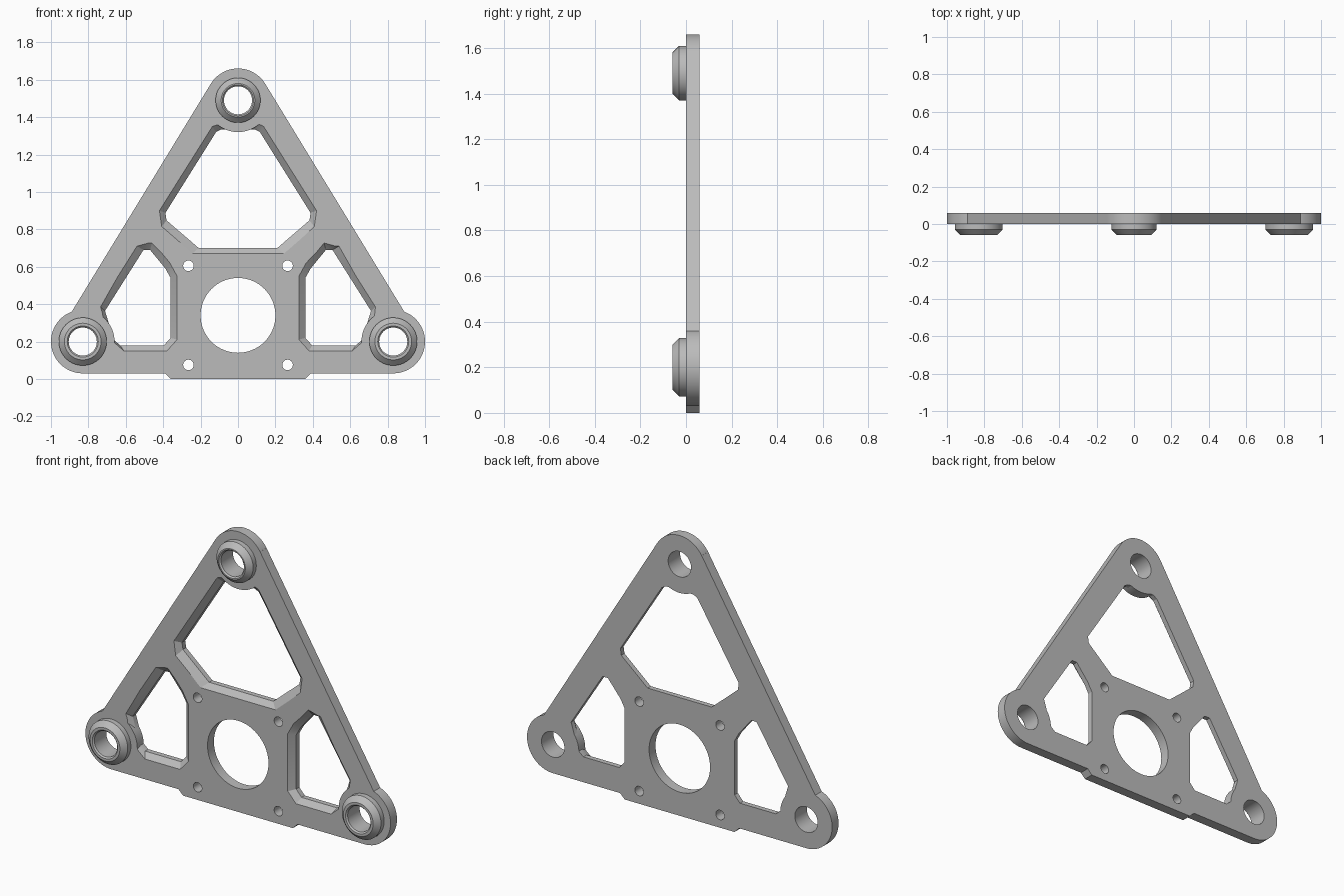
import bpy, bmesh, math

if "Cube" in bpy.data.objects:
    bpy.data.objects.remove(bpy.data.objects["Cube"], do_unlink=True)

grey = bpy.data.materials.new("machined_grey")
grey.use_nodes = True
colour = (0.5, 0.5, 0.5, 1)
grey.diffuse_color = colour
grey.node_tree.nodes["Principled BSDF"].inputs["Base Color"].default_value = colour

THICK = 0.06      # plate thickness, also boss height
CORNERS = {"top": (0, 1.49, 0.12), "left": (0.83, 0.20, 0.128), "right": (-0.83, 0.20, 0.128)}


def loft(name, rings, hollow=False):
    """Skin matching (y, [(x, z), ...]) rings; cap the ends or close into a tube."""
    bm = bmesh.new()
    loops = [[bm.verts.new((x, y, z)) for x, z in pts] for y, pts in rings]
    pairs = list(zip(loops, loops[1:]))
    if hollow:
        pairs.append((loops[-1], loops[0]))
    else:
        bm.faces.new(loops[0])
        bm.faces.new(loops[-1])
    for a, b in pairs:
        for i in range(len(a)):
            j = (i + 1) % len(a)
            bm.faces.new((a[i], a[j], b[j], b[i]))
    bmesh.ops.recalc_face_normals(bm, faces=bm.faces)
    mesh = bpy.data.meshes.new(name)
    bm.to_mesh(mesh)
    bm.free()
    mesh.materials.append(grey)
    obj = bpy.data.objects.new(name, mesh)
    bpy.context.collection.objects.link(obj)
    return obj


def circle(x, z, r, n=64):
    return [(x + r * math.cos(math.tau * i / n), z + r * math.sin(math.tau * i / n)) for i in range(n)]


def flip(pts):
    return [(-x, z) for x, z in reversed(pts)]


def select(obj):
    bpy.ops.object.select_all(action="DESELECT")
    obj.select_set(True)
    bpy.context.view_layer.objects.active = obj


def combine(target, tool, operation):
    tool.hide_render = True
    mod = target.modifiers.new("combine", "BOOLEAN")
    mod.operation, mod.solver, mod.object = operation, "EXACT", tool
    select(target)
    bpy.ops.object.modifier_apply(modifier=mod.name)
    bpy.data.objects.remove(tool, do_unlink=True)


def window(front, back):
    """Cutter whose front edge is chamfered through half the plate."""
    wide = [(2 * f[0] - b[0], 2 * f[1] - b[1]) for f, b in zip(front, back)]
    return loft("window_cutter", [(-THICK / 2, wide), (THICK / 2, back), (THICK * 2, back)])


# Triangular plate with a stepped foot
half = [(0.36, 0), (0.39, 0.03), (0.83, 0.03), (0.89, 0.358), (0.145, 1.579)]
outline = half + flip(half)
plate = loft("triangle_plate", [(0, outline), (THICK, outline)])

# Upper window
front = [(0.245, 0.67), (0.408, 0.815), (0.42, 0.9), (0.137, 1.35), (0.10, 1.365)]
back = [(0.21, 0.70), (0.382, 0.848), (0.388, 0.888), (0.117, 1.32), (0.09, 1.335)]
combine(plate, window(front + flip(front), back + flip(back)), "DIFFERENCE")

# Lower side windows
front = [(0.38, 0.15), (0.61, 0.15), (0.668, 0.2), (0.72, 0.31), (0.735, 0.385),
         (0.54, 0.71), (0.46, 0.727), (0.364, 0.62), (0.326, 0.55), (0.326, 0.21)]
back = [(0.396, 0.18), (0.63, 0.18), (0.665, 0.21), (0.69, 0.295), (0.711, 0.364),
        (0.505, 0.69), (0.47, 0.69), (0.388, 0.59), (0.36, 0.54), (0.36, 0.22)]
combine(plate, window(front, back), "DIFFERENCE")
combine(plate, window(flip(front), flip(back)), "DIFFERENCE")

# Round corner pads
for x, z, r in CORNERS.values():
    pad = circle(x, z, 0.17)
    combine(plate, loft("pad", [(0, pad), (THICK, pad)]), "UNION")

# Bores, central opening and screw holes
holes = [(x, z, 0.075) for x, z, r in CORNERS.values()]
holes += [(0, 0.34, 0.2)] + [(sx * 0.265, z, 0.028) for sx in (-1, 1) for z in (0.075, 0.605)]
for x, z, r in holes:
    ring = circle(x, z, r)
    combine(plate, loft("hole_cutter", [(-THICK, ring), (THICK * 2, ring)]), "DIFFERENCE")

# Merge flat regions
bm = bmesh.new()
bm.from_mesh(plate.data)
bmesh.ops.remove_doubles(bm, verts=bm.verts, dist=0.0001)
bmesh.ops.dissolve_limit(bm, angle_limit=0.01, verts=bm.verts, edges=bm.edges)
bmesh.ops.triangulate(bm, faces=[f for f in bm.faces if len(f.verts) > 4])
bm.to_mesh(plate.data)
bm.free()

# Tapered bosses around the bores
parts = [plate]
for name, (x, z, r) in CORNERS.items():
    profile = [(0, 0.075), (0, r), (-0.03, r), (-THICK, r - 0.03), (-THICK, 0.083), (-0.052, 0.075)]
    parts.append(loft(name + "_boss", [(y, circle(x, z, rad)) for y, rad in profile], hollow=True))

for obj in parts:
    select(obj)
    bpy.ops.object.shade_smooth_by_angle(angle=math.radians(25))
